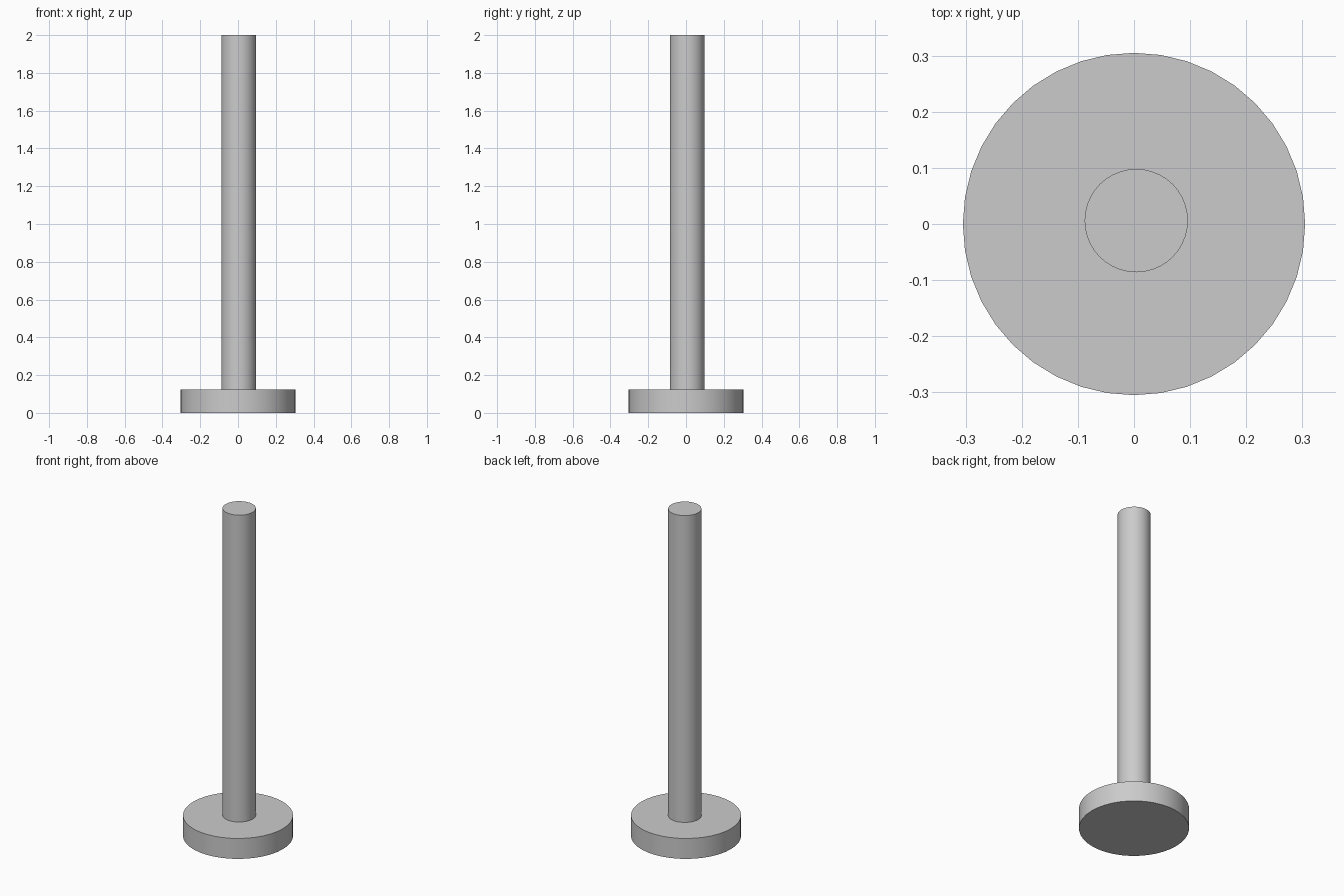
import bpy

cube = bpy.data.objects.get("Cube")
if cube:
    bpy.data.objects.remove(cube, do_unlink=True)

# Plain grey for the whole model
grey = bpy.data.materials.new("light_grey")
grey.use_nodes = True
colour = (0.6, 0.6, 0.6, 1)
grey.diffuse_color = colour
grey.node_tree.nodes["Principled BSDF"].inputs["Base Color"].default_value = colour


def cylinder(name, radius, bottom, top, x=0, y=0):
    bpy.ops.mesh.primitive_cylinder_add(
        vertices=40, radius=radius, depth=top - bottom,
        location=(x, y, (bottom + top) / 2))
    part = bpy.context.object
    part.name = name
    part.data.materials.append(grey)
    bpy.ops.object.shade_smooth_by_angle()


# Round foot
cylinder("base_disc", 0.305, 0, 0.125)
# Upright shaft, set very slightly off centre
cylinder("post", 0.092, 0.125, 2, 0.004, 0.006)
